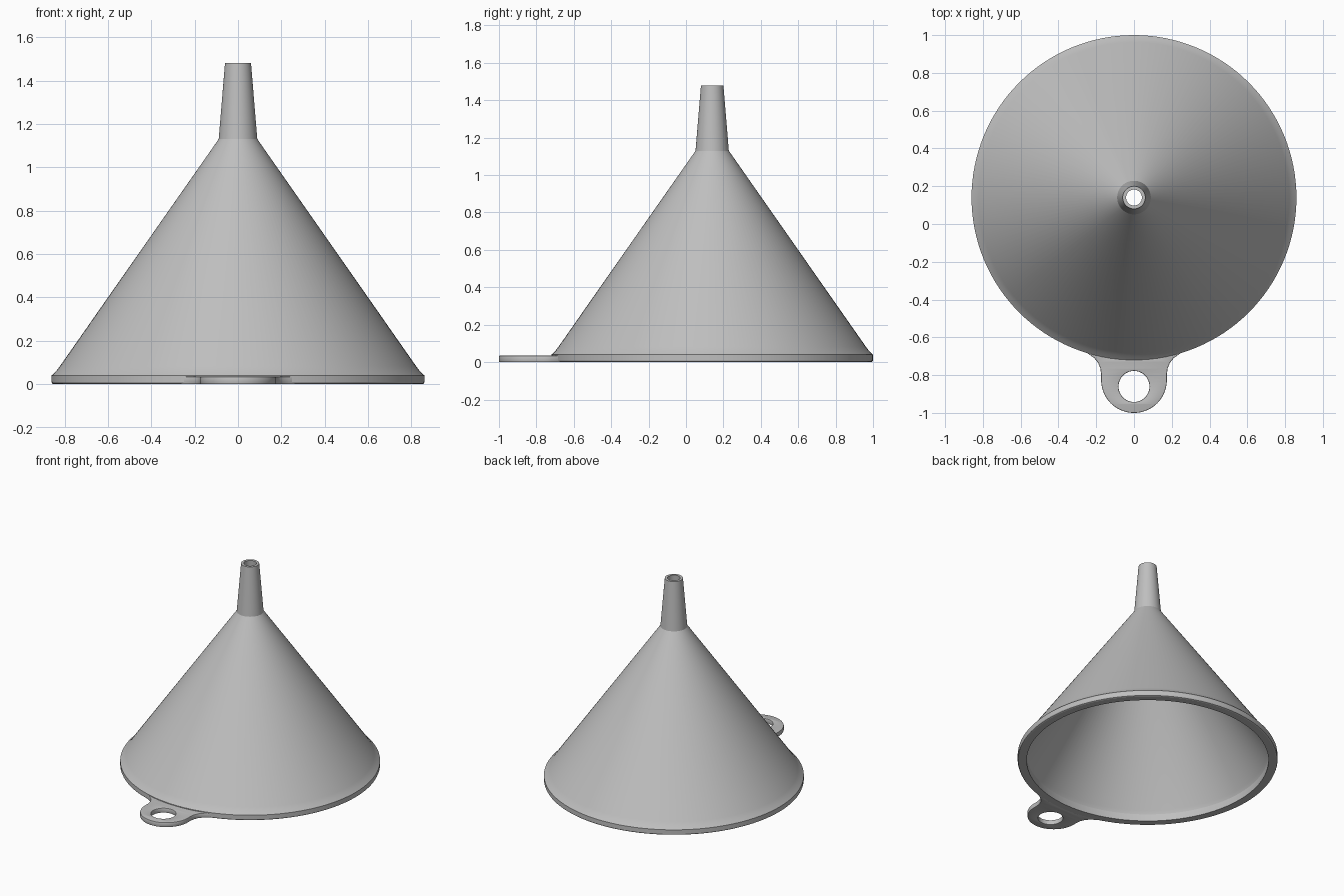
import bpy, bmesh, math
from mathutils import Matrix

if "Cube" in bpy.data.objects:
    bpy.data.objects.remove(bpy.data.objects["Cube"])

CY = 0.14      # funnel axis position in y
SEG = 128

grey = bpy.data.materials.new("plain grey")
grey.diffuse_color = (0.52, 0.52, 0.52, 1)
grey.use_nodes = True
grey.node_tree.nodes["Principled BSDF"].inputs["Base Color"].default_value = grey.diffuse_color


def finish(obj, angle):
    obj.data.materials.clear()
    obj.data.materials.append(grey)
    bpy.ops.object.select_all(action='DESELECT')
    obj.select_set(True)
    bpy.context.view_layer.objects.active = obj
    bpy.ops.object.shade_smooth_by_angle(angle=math.radians(angle))


def lathe(name, profile):
    """Closed (radius, z) profile turned about the funnel axis."""
    bm = bmesh.new()
    rings = []
    for r, z in profile:
        rings.append([bm.verts.new((r * math.cos(2 * math.pi * i / SEG),
                                    r * math.sin(2 * math.pi * i / SEG) + CY, z))
                      for i in range(SEG)])
    for a, b in zip(rings, rings[1:] + rings[:1]):
        for i in range(SEG):
            j = (i + 1) % SEG
            bm.faces.new((a[i], a[j], b[j], b[i]))
    bmesh.ops.recalc_face_normals(bm, faces=bm.faces)
    mesh = bpy.data.meshes.new(name)
    bm.to_mesh(mesh)
    bm.free()
    obj = bpy.data.objects.new(name, mesh)
    bpy.context.collection.objects.link(obj)
    return obj


# Hollow cone, rim and spout as one turned wall
body = lathe("funnel_body", [
    (0.80, 0.0), (0.85, 0.0), (0.857, 0.003), (0.86, 0.01), (0.86, 0.04),
    (0.838, 0.061), (0.822, 0.082), (0.089, 1.13), (0.06, 1.48),
    (0.042, 1.48), (0.065, 1.13), (0.79, 0.075), (0.80, 0.05)])
finish(body, 20)


# Hanging tab: rounded end, concave flares into the rim, round hole
def arc(cx, cy, r, a0, a1, n):
    return [(cx + r * math.cos(math.radians(a0 + (a1 - a0) * i / n)),
             cy + r * math.sin(math.radians(a0 + (a1 - a0) * i / n))) for i in range(n + 1)]


flare = [(0.262, -0.675), (0.235, -0.692), (0.21, -0.71), (0.19, -0.735),
         (0.178, -0.765), (0.174, -0.795)]
outline = flare + arc(0, -0.826, 0.174, 0, -180, 40)
outline += [(-x, y) for x, y in reversed(flare)]
outline += arc(0, CY, 0.847, 252.5, 287.5, 24)
hole = arc(0, -0.86, 0.082, 0, 360, 48)[:-1]

curve = bpy.data.curves.new("hanging_tab", 'CURVE')
curve.dimensions = '2D'
curve.fill_mode = 'BOTH'
for pts in (outline, hole):
    spline = curve.splines.new('POLY')
    spline.points.add(len(pts) - 1)
    for p, (x, y) in zip(spline.points, pts):
        p.co = (x, y, 0, 1)
    spline.use_cyclic_u = True
curve.extrude = 0.0125
curve.bevel_depth = 0.005
curve.bevel_resolution = 1
curve.offset = -0.005
tab = bpy.data.objects.new("hanging_tab", curve)
bpy.context.collection.objects.link(tab)
bpy.context.view_layer.objects.active = tab
tab.select_set(True)
body.select_set(False)
bpy.ops.object.convert(target='MESH')
tab = bpy.context.view_layer.objects.active
tab.data.transform(Matrix.Translation((0, 0, 0.0175)))
bm = bmesh.new()
bm.from_mesh(tab.data)
bmesh.ops.remove_doubles(bm, verts=bm.verts, dist=0.0002)
bmesh.ops.recalc_face_normals(bm, faces=bm.faces)
bm.to_mesh(tab.data)
bm.free()
finish(tab, 30)
